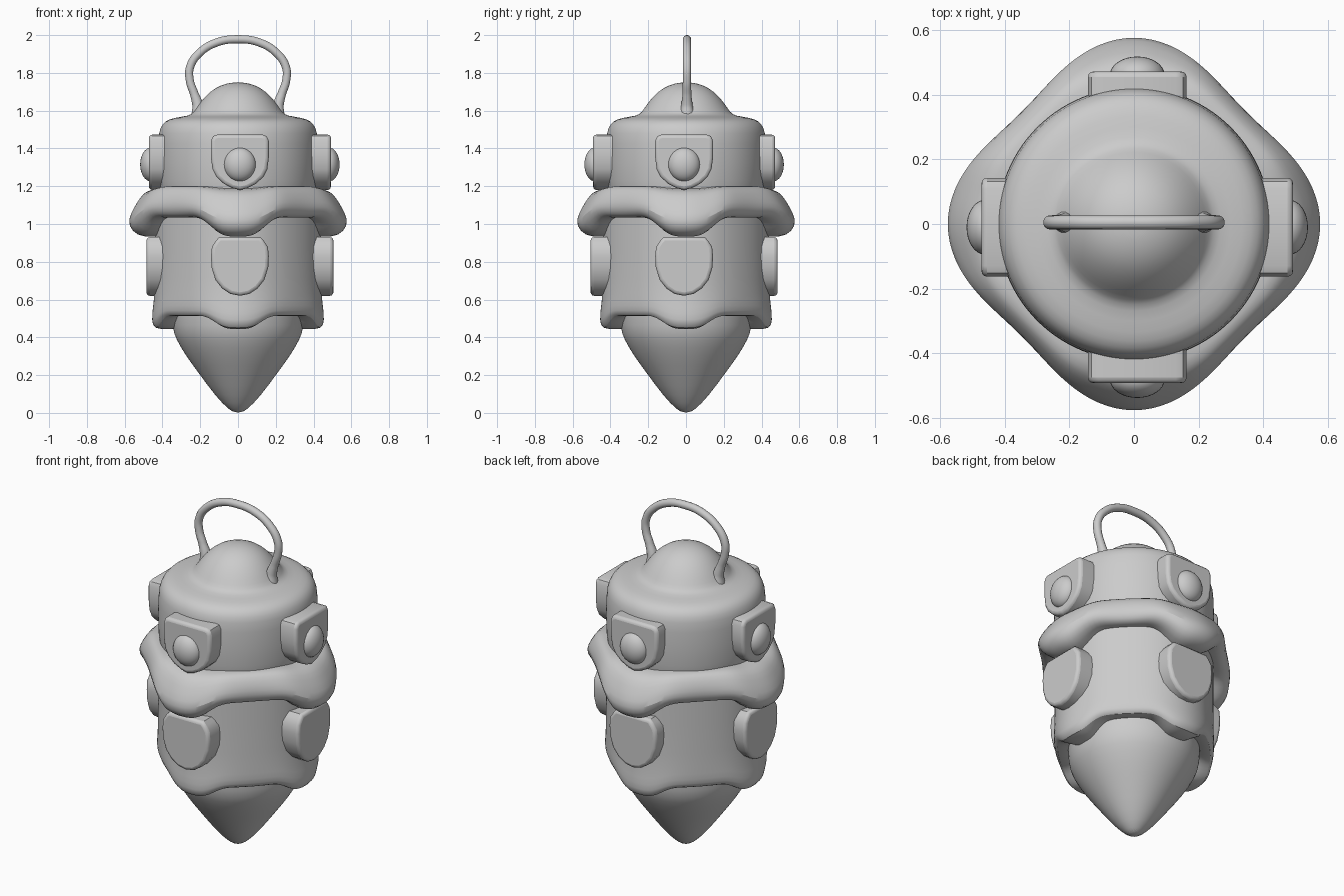
import bpy, bmesh, math
from mathutils import Matrix, Vector

if "Cube" in bpy.data.objects:
    bpy.data.objects.remove(bpy.data.objects["Cube"])

SEG = 64


def finish(ob, angle=50):
    bpy.ops.object.select_all(action='DESELECT')
    ob.select_set(True)
    bpy.context.view_layer.objects.active = ob
    bpy.ops.object.shade_smooth_by_angle(angle=math.radians(angle))


def add_object(name, bm, angle=50):
    bmesh.ops.remove_doubles(bm, verts=bm.verts, dist=1e-5)
    bmesh.ops.recalc_face_normals(bm, faces=bm.faces)
    me = bpy.data.meshes.new(name)
    bm.to_mesh(me)
    bm.free()
    ob = bpy.data.objects.new(name, me)
    bpy.context.collection.objects.link(ob)
    finish(ob, angle)
    return ob


def smoothstep(a, b, x):
    t = min(1, max(0, (x - a) / (b - a)))
    return t * t * (3 - 2 * t)


def ring_loft(name, corner, side=None):
    """Revolve a profile that morphs from 'corner' (diagonals) to 'side' (axes)."""
    side = side or corner
    bm = bmesh.new()
    rows = []
    for (rc, zc), (rs, zs) in zip(corner, side):
        row = []
        for i in range(SEG):
            a = 2 * math.pi * i / SEG
            off = abs((math.degrees(a) + 45) % 90 - 45)
            wr = 0.5 + 0.5 * math.cos(4 * a)
            wz = 1 - smoothstep(7, 27, off)
            r, z = rc + (rs - rc) * wr, zc + (zs - zc) * wz
            row.append(bm.verts.new((r * math.cos(a), r * math.sin(a), z)))
        rows.append(row)
    for lo, hi in zip(rows, rows[1:]):
        for i in range(SEG):
            j = (i + 1) % SEG
            bm.faces.new((lo[i], lo[j], hi[j], hi[i]))
    ob = add_object(name, bm)
    sub = ob.modifiers.new("round", 'SUBSURF')
    sub.levels = sub.render_levels = 1
    return ob


# Pointed base
ring_loft("pointed_base", [(0, 0), (.045, .012), (.12, .09), (.20, .20), (.275, .30),
                           (.328, .39), (.35, .45), (.35, .60)])

# Lower sleeve with wavy hem
ring_loft("lower_sleeve",
          [(.30, .53), (.37, .515), (.405, .51), (.423, .535), (.423, .60), (.42, .66), (.42, 1.08)],
          [(.30, .45), (.36, .442), (.448, .443), (.458, .49), (.452, .56), (.44, .63), (.44, 1.05)])

# Bulging collar that dips at the four sides
ring_loft("collar",
          [(.38, 1.04), (.45, 1.03), (.48, 1.05), (.495, 1.09), (.485, 1.14), (.46, 1.185), (.435, 1.2), (.38, 1.2)],
          [(.38, .94), (.50, .925), (.565, .96), (.588, 1.02), (.55, 1.09), (.515, 1.15), (.47, 1.185), (.38, 1.19)])

# Upper drum and dome
ring_loft("upper_drum_and_dome",
          [(.40, 1.12), (.425, 1.2), (.425, 1.46), (.412, 1.51), (.388, 1.545), (.34, 1.563), (.26, 1.572),
           (.235, 1.59), (.21, 1.63), (.17, 1.68), (.12, 1.722), (.06, 1.745), (0, 1.751)])


def placed(turn):
    return Matrix.Translation((.01, -.01, 0)) @ Matrix.Rotation(turn * math.pi / 2, 4, 'Z')


def plate(name, half, depth, turn):
    """Extrude a mirrored outline outward and round its rim."""
    outline = half + [(-x, z) for x, z in reversed(half) if x > 0]
    bm = bmesh.new()
    face = bm.faces.new([bm.verts.new((x, -.36, z)) for x, z in outline])
    ext = bmesh.ops.extrude_face_region(bm, geom=[face])
    front = [v for v in ext['geom'] if isinstance(v, bmesh.types.BMVert)]
    bmesh.ops.translate(bm, verts=front, vec=(0, -(depth - .36), 0))
    bm.transform(placed(turn))
    ob = add_object(name, bm, 40)
    bev = ob.modifiers.new("rim", 'BEVEL')
    bev.width, bev.segments, bev.limit_method = .018, 3, 'ANGLE'
    bev.angle_limit = math.radians(50)


upper = [(0, 1.18), (.04, 1.19), (.085, 1.213), (.125, 1.25), (.145, 1.29), (.153, 1.35),
         (.153, 1.44), (.142, 1.465), (.12, 1.473)]
lower = [(0, .62), (.05, .63), (.095, .66), (.13, .705), (.15, .77), (.153, .83),
         (.148, .88), (.128, .91), (.11, .93)]

for k in range(4):
    plate(f"upper_plate_{k}", upper, .482, k)
    plate(f"lower_plate_{k}", lower, .495, k)
    # Rounded stud on the upper plate
    bm = bmesh.new()
    bmesh.ops.create_uvsphere(bm, u_segments=32, v_segments=16, radius=1)
    bm.transform(placed(k) @ Matrix.Translation((0, -.47, 1.315)) @ Matrix.Diagonal((.085, .058, .09, 1)))
    add_object(f"stud_{k}", bm)

# Carrying loop, flared at both feet
half = [(.205, 1.57, 2.0), (.213, 1.63, 1.35), (.232, 1.69, 1.05), (.255, 1.76, 1), (.254, 1.83, 1),
        (.205, 1.905, 1), (.11, 1.962, 1), (0, 1.978, 1)]
path = half + [(-x, z, s) for x, z, s in reversed(half[:-1])]
cu = bpy.data.curves.new("carrying_loop", 'CURVE')
cu.dimensions = '3D'
cu.bevel_depth, cu.bevel_resolution, cu.resolution_u = .022, 5, 8
sp = cu.splines.new('BEZIER')
sp.bezier_points.add(len(path) - 1)
for p, (x, z, s) in zip(sp.bezier_points, path):
    p.co, p.radius = Vector((x, .005, z)), s
    p.handle_left_type = p.handle_right_type = 'AUTO'
bpy.context.collection.objects.link(bpy.data.objects.new("carrying_loop", cu))
